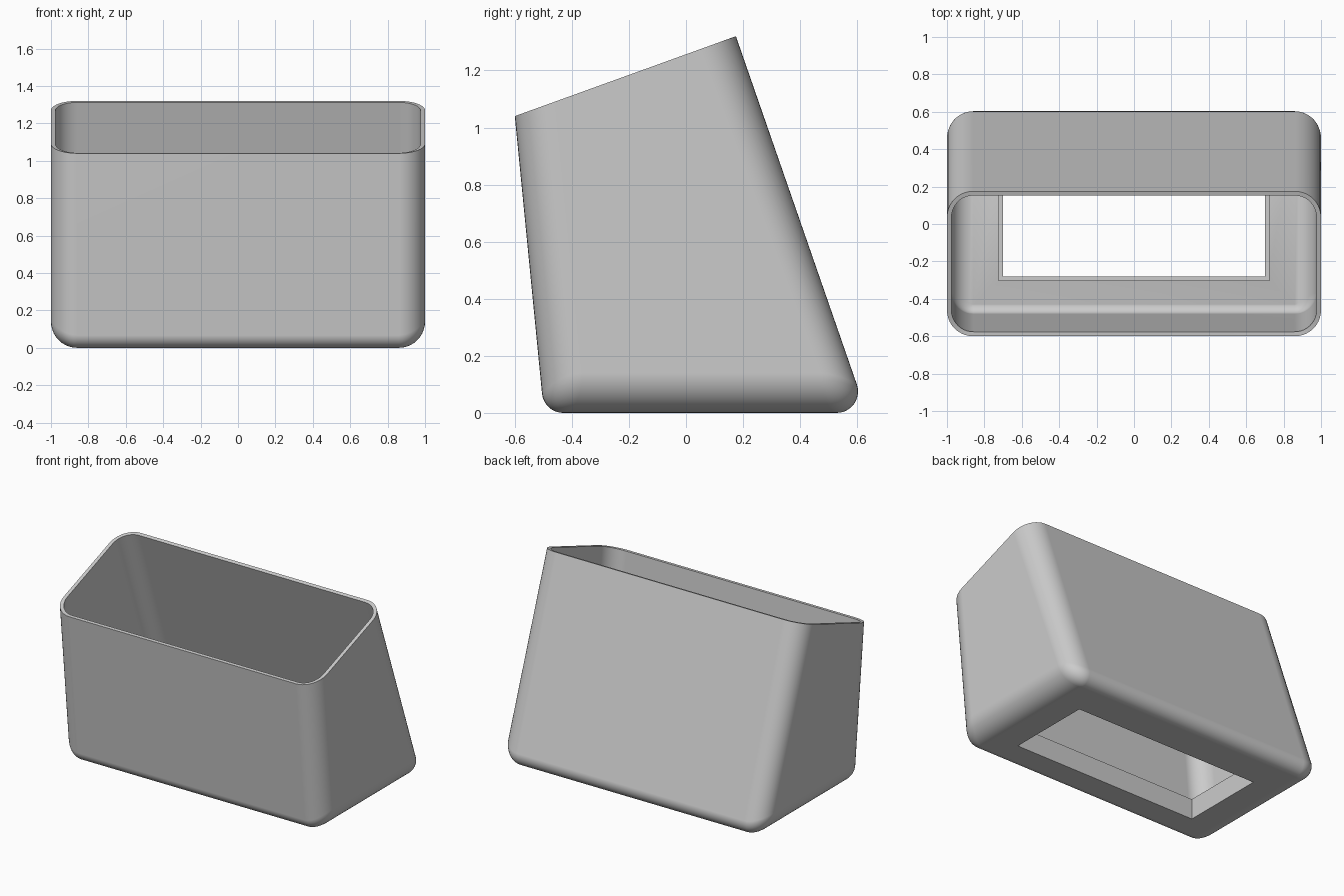
import bpy, bmesh
from math import sin, cos, radians

cube = bpy.data.objects.get("Cube")
if cube:
    bpy.data.objects.remove(cube)

STEPS = 10          # segments per rounded corner and bottom fillet
SIDE_R = 0.14       # side and upright corner radius
EDGE_R = 0.075      # front and back bottom radius
FRONT_SWEEP, BACK_SWEEP = 84.4, 109.1   # fillet sweep up to each leaning wall


def ring(half_x, front, back, r, height):
    """Rounded rectangle, anticlockwise; height(y, sideways, at_back) gives z."""
    pts = []
    for corner in range(4):
        at_back = corner < 2
        cx = (half_x - r) * (1 if corner in (0, 3) else -1)
        cy = back - r if at_back else front + r
        for i in range(STEPS + 1):
            a = radians(90 * (corner + i / STEPS))
            y = cy + r * sin(a)
            pts.append((cx + r * cos(a), y, height(y, cos(a) ** 2, at_back)))
    return pts


def fillet_ring(t):
    f, b, s = radians(FRONT_SWEEP * t), radians(BACK_SWEEP * t), radians(90 * t)

    def height(y, sideways, at_back):
        edge = EDGE_R * (1 - cos(b if at_back else f))
        return sideways * SIDE_R * (1 - cos(s)) + (1 - sideways) * edge

    return ring(1 - SIDE_R * (1 - sin(s)), -0.43 - EDGE_R * sin(f),
                0.528 + EDGE_R * sin(b), SIDE_R * sin(s), height)


# Skin: raised lip of the floor opening, floor, bottom fillet, slanted top
rings = [ring(0.7, -0.28, 0.31, 0, lambda *a: 0.14),
         ring(0.7, -0.28, 0.31, 0, lambda *a: 0)]
rings += [fillet_ring(i / STEPS) for i in range(STEPS + 1)]
rings.append(ring(1, -0.6, 0.175, SIDE_R,
                  lambda y, *a: 1.04 + (y + 0.6) * 0.28 / 0.775))

bm = bmesh.new()
loops = [[bm.verts.new(p) for p in r] for r in rings]
for low, high in zip(loops, loops[1:]):
    for k in range(len(low)):
        n = (k + 1) % len(low)
        bm.faces.new((low[k], low[n], high[n], high[k]))
bmesh.ops.remove_doubles(bm, verts=bm.verts, dist=0.0005)
mesh = bpy.data.meshes.new("container_shell")
bm.to_mesh(mesh)
bm.free()

shell = bpy.data.objects.new("container_shell", mesh)
bpy.context.collection.objects.link(shell)

# Plain grey material
grey = bpy.data.materials.new("plain_grey")
grey.use_nodes = True
color = (0.6, 0.6, 0.6, 1)
grey.diffuse_color = color
grey.node_tree.nodes["Principled BSDF"].inputs["Base Color"].default_value = color
mesh.materials.append(grey)

# Wall thickness, then smooth shading with crisp rims
bpy.ops.object.select_all(action="DESELECT")
shell.select_set(True)
bpy.context.view_layer.objects.active = shell
wall = shell.modifiers.new("wall", "SOLIDIFY")
wall.thickness = 0.024
wall.offset = -1
wall.use_even_offset = True
bpy.ops.object.modifier_apply(modifier=wall.name)
bpy.ops.object.shade_smooth_by_angle(angle=radians(35))
normals = shell.modifiers.new("even_shading", "WEIGHTED_NORMAL")
normals.keep_sharp = True
